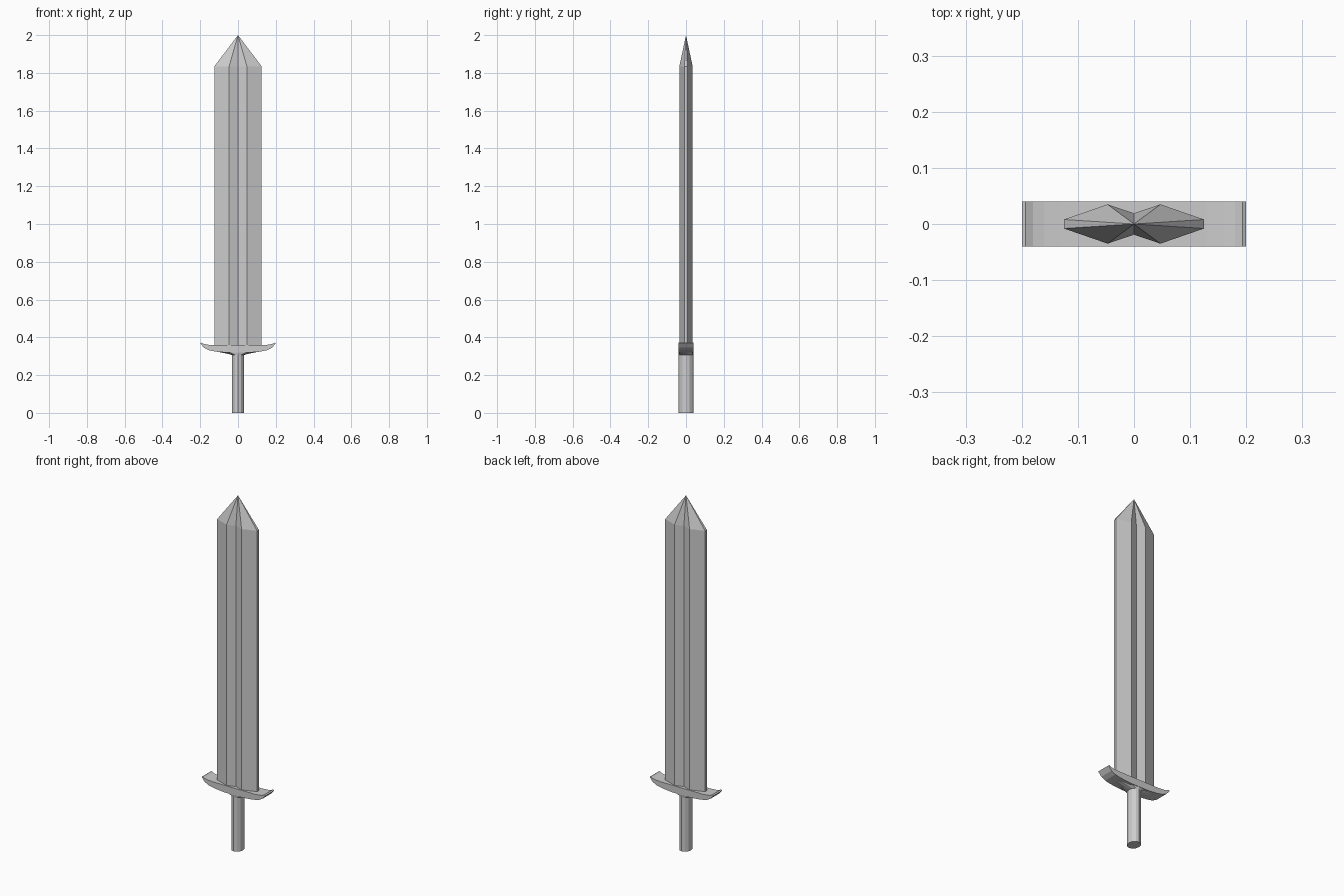
import bpy, bmesh, math

if "Cube" in bpy.data.objects:
    bpy.data.objects.remove(bpy.data.objects["Cube"])


def loft(name, rings, apex=None):
    """Skin matching rings of points, closing the end with a cap or an apex."""
    bm = bmesh.new()
    loops = [[bm.verts.new(p) for p in ring] for ring in rings]
    n = len(loops[0])
    for a, b in zip(loops, loops[1:]):
        for i in range(n):
            j = (i + 1) % n
            bm.faces.new((a[i], a[j], b[j], b[i]))
    bm.faces.new(loops[0])
    if apex:
        tip = bm.verts.new(apex)
        for i in range(n):
            bm.faces.new((loops[-1][i], loops[-1][(i + 1) % n], tip))
    else:
        bm.faces.new(loops[-1])
    bmesh.ops.recalc_face_normals(bm, faces=bm.faces)
    mesh = bpy.data.meshes.new(name)
    bm.to_mesh(mesh)
    bm.free()
    obj = bpy.data.objects.new(name, mesh)
    bpy.context.collection.objects.link(obj)
    return obj


def ellipse(rx, ry, z, n=12):
    return [(rx * math.cos(2 * math.pi * i / n),
             ry * math.sin(2 * math.pi * i / n), z) for i in range(n)]


# Blade: fullered cross-section with two ridges per face, faceted point
half = [(0.125, 0.008), (0.047, 0.035), (0, 0.019), (-0.047, 0.035), (-0.125, 0.008)]
section = half + [(x, -y) for x, y in reversed(half)]
loft("blade", [[(x, y, z) for x, y in section] for z in (0.355, 1.835)], (0, 0, 2.0))

# Crossguard: upswept profile, mirrored in x and extruded along y
under = [(0.06, 0.319), (0.12, 0.325), (0.155, 0.332), (0.18, 0.345), (0.2, 0.368)]
upper = [(0.193, 0.372), (0.18, 0.365), (0.16, 0.361), (0.13, 0.359)]
right = under + upper
profile = right + [(-x, z) for x, z in reversed(right)]
loft("crossguard", [[(x, y, z) for x, z in profile] for y in (-0.04, 0.04)])

# Collar flaring from the grip into the guard underside
loft("collar", [ellipse(0.033, 0.039, 0.307), ellipse(0.06, 0.0395, 0.314),
                ellipse(0.12, 0.04, 0.326)])

# Grip: oval handle
loft("grip", [ellipse(0.033, 0.039, 0), ellipse(0.033, 0.039, 0.315)])
